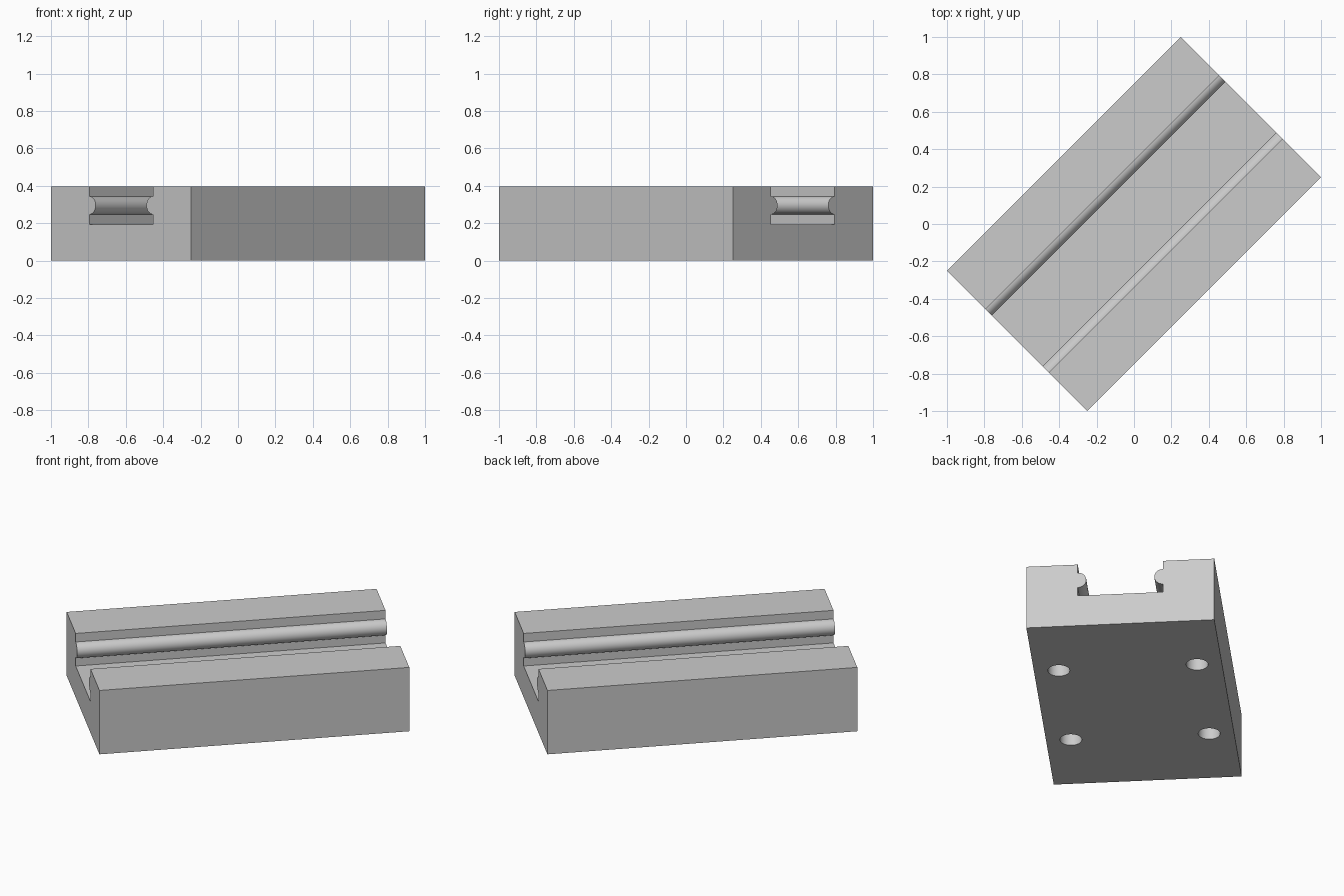
import bpy
import bmesh
from math import sin, cos, pi
from mathutils import Matrix, Vector

cube = bpy.data.objects.get("Cube")
if cube:
    bpy.data.objects.remove(cube, do_unlink=True)

HALF_WIDTH, HALF_LENGTH, HEIGHT = 0.53, 0.884, 0.396
SLOT_HALF, SLOT_FLOOR = 0.24, 0.194
BEAD_Z, BEAD_R = 0.295, 0.048
HOLE_POS, HOLE_R, HOLE_DEPTH = 0.39, 0.062, 0.2
TURN = Matrix.Rotation(-pi / 4, 4, 'Z')

grey = bpy.data.materials.new("plain grey")
grey.use_nodes = True
grey.diffuse_color = (0.6, 0.6, 0.6, 1)
grey.node_tree.nodes["Principled BSDF"].inputs["Base Color"].default_value = (0.6, 0.6, 0.6, 1)


def add_object(name, bm):
    bmesh.ops.recalc_face_normals(bm, faces=bm.faces)
    bm.transform(TURN)
    mesh = bpy.data.meshes.new(name)
    bm.to_mesh(mesh)
    bm.free()
    mesh.materials.append(grey)
    obj = bpy.data.objects.new(name, mesh)
    bpy.context.collection.objects.link(obj)
    return obj


# Slotted block: half profile with a rounded bead on the slot wall, mirrored
half = [(HALF_WIDTH, 0), (HALF_WIDTH, HEIGHT), (SLOT_HALF, HEIGHT)]
steps = 20
for i in range(steps + 1):
    a = pi / 2 + pi * i / steps
    half.append((SLOT_HALF + BEAD_R * cos(a), BEAD_Z + BEAD_R * sin(a)))
half.append((SLOT_HALF, SLOT_FLOOR))
profile = half + [(-x, z) for x, z in reversed(half)]

bm = bmesh.new()
face = bm.faces.new([bm.verts.new((x, -HALF_LENGTH, z)) for x, z in profile])
ext = bmesh.ops.extrude_face_region(bm, geom=[face], use_keep_orig=True)
moved = [g for g in ext["geom"] if isinstance(g, bmesh.types.BMVert)]
bmesh.ops.translate(bm, verts=moved, vec=Vector((0, 2 * HALF_LENGTH, 0)))
block = add_object("slotted_block", bm)

# Four blind mounting holes in the underside
bm = bmesh.new()
for sx in (-1, 1):
    for sy in (-1, 1):
        bmesh.ops.create_cone(
            bm, cap_ends=True, segments=40, radius1=HOLE_R, radius2=HOLE_R,
            depth=2 * HOLE_DEPTH,
            matrix=Matrix.Translation((sx * HOLE_POS, sy * HOLE_POS, 0)))
cutter = add_object("hole_cutter", bm)

mod = block.modifiers.new("mounting_holes", 'BOOLEAN')
mod.operation = 'DIFFERENCE'
mod.solver = 'EXACT'
mod.object = cutter

bpy.ops.object.select_all(action='DESELECT')
block.select_set(True)
bpy.context.view_layer.objects.active = block
bpy.ops.object.modifier_apply(modifier=mod.name)
bpy.data.objects.remove(cutter, do_unlink=True)

# Smooth beads and holes, crisp block edges
bpy.ops.object.shade_smooth_by_angle(angle=pi / 6)
